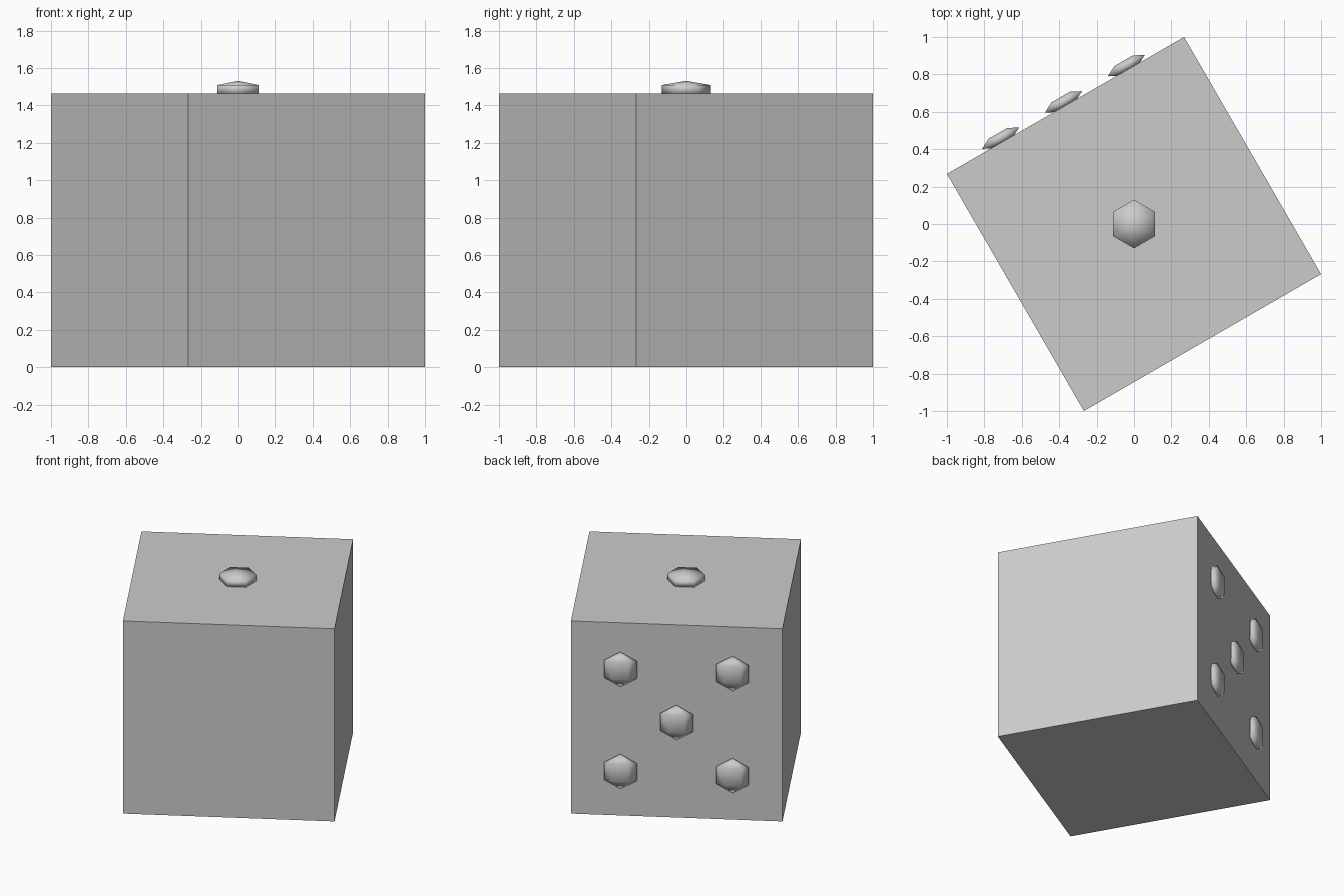
import bpy, math
from mathutils import Matrix, Vector

if "Cube" in bpy.data.objects:
    bpy.data.objects.remove(bpy.data.objects["Cube"])

TURN = Matrix.Rotation(math.radians(30), 4, 'Z')
SIDE = 1.464
HALF = SIDE / 2

grey = bpy.data.materials.new("plain grey")
grey.diffuse_color = (0.6, 0.6, 0.6, 1)
grey.use_nodes = True
grey.node_tree.nodes["Principled BSDF"].inputs["Base Color"].default_value = grey.diffuse_color

# die body
bpy.ops.mesh.primitive_cube_add(size=SIDE)
body = bpy.context.object
body.name = "die_body"
body.data.transform(TURN @ Matrix.Translation((0, 0, HALF)))
body.data.materials.append(grey)


def pip(name, centre, normal, radius):
    """Low-poly upright ball squashed along the face normal."""
    bpy.ops.mesh.primitive_uv_sphere_add(segments=6, ring_count=3, radius=radius)
    ob = bpy.context.object
    ob.name = name
    me = ob.data
    # a ring corner points along +y
    if min(abs(v.co.x) + abs(v.co.y - radius * math.sqrt(3) / 2) for v in me.vertices) > 0.01:
        me.transform(Matrix.Rotation(math.radians(30), 4, 'Z'))
    me.transform(Matrix.Translation(centre) @ Matrix.Scale(0.3, 4, normal))
    me.materials.append(grey)
    bpy.ops.object.shade_smooth()


# single pip on the top
pip("top_pip", Vector((0, 0, SIDE + 0.022)), Vector((0, 0, 1)), 0.15)

# five pips on the back face
back = TURN @ Vector((0, 1, 0))
for i, (a, b) in enumerate([(0, 0), (1, 1), (1, -1), (-1, 1), (-1, -1)]):
    spot = TURN @ Vector((a * 0.388, HALF + 0.022, HALF + b * 0.388))
    pip(f"back_pip_{i + 1}", spot, back, 0.132)
